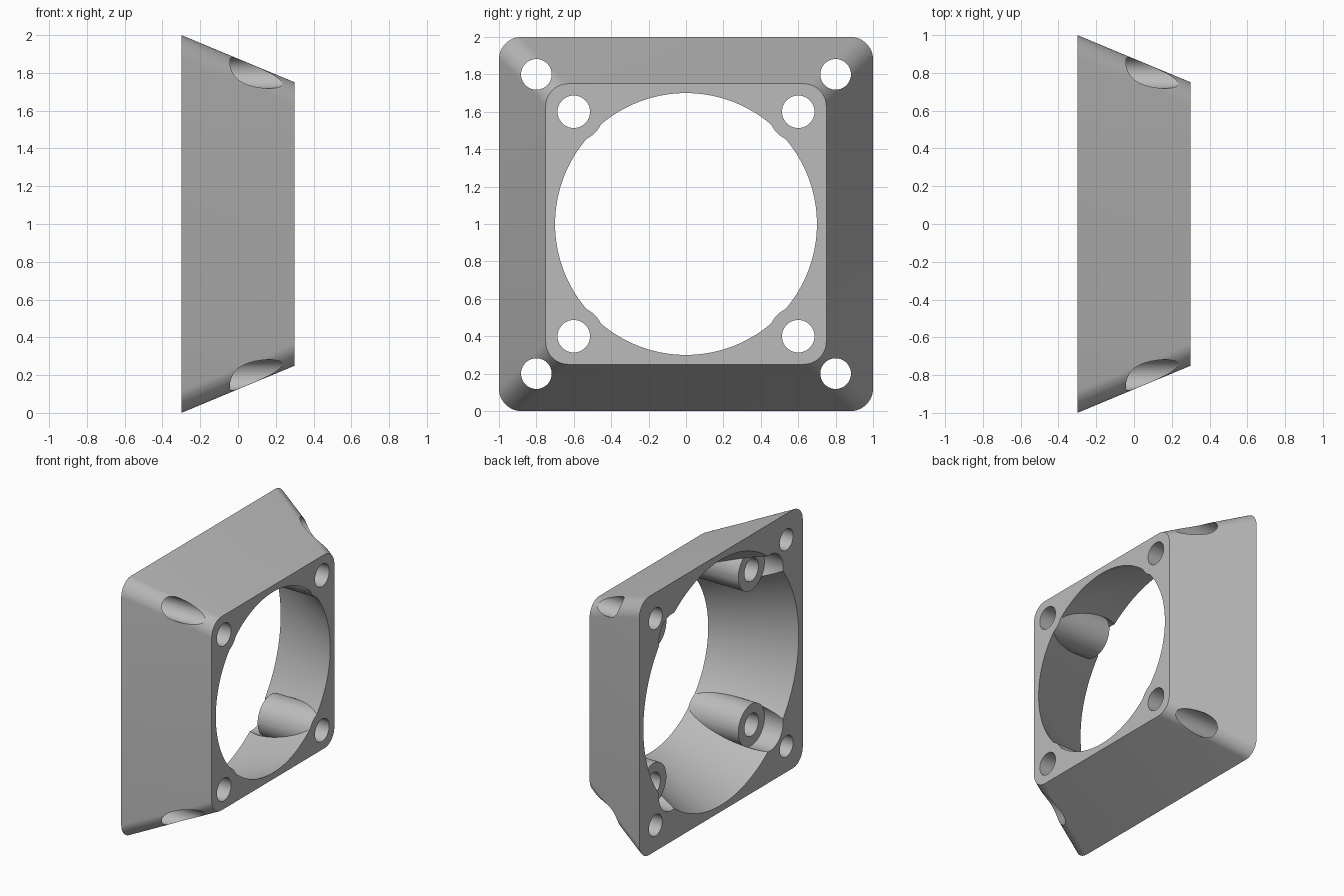
import bpy, bmesh, math
from mathutils import Matrix

if "Cube" in bpy.data.objects:
    bpy.data.objects.remove(bpy.data.objects["Cube"])

grey = bpy.data.materials.new("mid grey")
grey.diffuse_color = (0.5, 0.5, 0.5, 1)
grey.use_nodes = True
grey.node_tree.nodes["Principled BSDF"].inputs["Base Color"].default_value = grey.diffuse_color
X0, X1 = -0.3, 0.3          # wide and narrow ends along x
SLOPE = 0.25 / 0.6          # taper per unit of x


def finish(name, bm):
    bmesh.ops.recalc_face_normals(bm, faces=bm.faces)
    me = bpy.data.meshes.new(name)
    bm.to_mesh(me)
    bm.free()
    me.materials.append(grey)
    ob = bpy.data.objects.new(name, me)
    bpy.context.collection.objects.link(ob)
    return ob


def rod(name, y, z, xa, xb, ra, rb, segs):
    """Cylinder or cone lying along x from xa to xb."""
    bm = bmesh.new()
    bmesh.ops.create_cone(bm, cap_ends=True, segments=segs, radius1=ra, radius2=rb,
                          depth=xb - xa,
                          matrix=Matrix.Translation(((xa + xb) / 2, y, z))
                          @ Matrix.Rotation(math.pi / 2, 4, 'Y'))
    return finish(name, bm)


def rounded_square(bm, x, half, r, n=12):
    """Ring of vertices of a square with rounded corners."""
    ring = []
    for q in range(4):
        mid = math.radians(45 + 90 * q)
        cy = math.copysign(half - r, math.cos(mid))
        cz = math.copysign(half - r, math.sin(mid))
        for i in range(n + 1):
            a = math.radians(90 * q + 90 * i / n)
            ring.append(bm.verts.new((x, cy + r * math.cos(a), 1 + cz + r * math.sin(a))))
    return ring


def boolean(target, cutter):
    m = target.modifiers.new("cut", 'BOOLEAN')
    m.operation, m.solver, m.object = 'DIFFERENCE', 'EXACT', cutter
    bpy.ops.object.select_all(action='DESELECT')
    bpy.context.view_layer.objects.active = target
    target.select_set(True)
    bpy.ops.object.modifier_apply(modifier=m.name)
    bpy.data.objects.remove(cutter)


# tapered square housing
bm = bmesh.new()
a = rounded_square(bm, X0, 1.0, 0.12)
b = rounded_square(bm, X1, 0.75, 0.12)
for i in range(len(a)):
    j = (i + 1) % len(a)
    bm.faces.new((a[i], a[j], b[j], b[i]))
bm.faces.new(a)
bm.faces.new(b)
body = finish("adapter_housing", bm)

# conical duct, keeping solid bosses around the inner screws
e = 0.1
duct = rod("duct_cutter", 0, 1, X0 - e, X1 + e, 0.95 + e * SLOPE, 0.70 - e * SLOPE, 128)
corners = [(sy, sz) for sy in (-1, 1) for sz in (-1, 1)]
for sy, sz in corners:
    boolean(duct, rod("boss_shape", 0.6 * sy, 1 + 0.6 * sz, -0.14, 0.6, 0.16, 0.16, 48))
boolean(body, duct)

# screw pockets, inner screw holes, outer screw holes
for sy, sz in corners:
    y, z = 0.6 * sy, 1 + 0.6 * sz
    boolean(body, rod("pocket_cutter", y, z, -0.5, -0.14, 0.16, 0.16, 48))
    boolean(body, rod("inner_hole_cutter", y, z, -0.4, 0.5, 0.087, 0.087, 40))
    boolean(body, rod("outer_hole_cutter", 0.8 * sy, 1 + 0.8 * sz, -0.5, 0.5, 0.082, 0.082, 40))

bpy.ops.object.select_all(action='DESELECT')
body.select_set(True)
bpy.context.view_layer.objects.active = body
bpy.ops.object.shade_smooth_by_angle(angle=math.radians(25))
